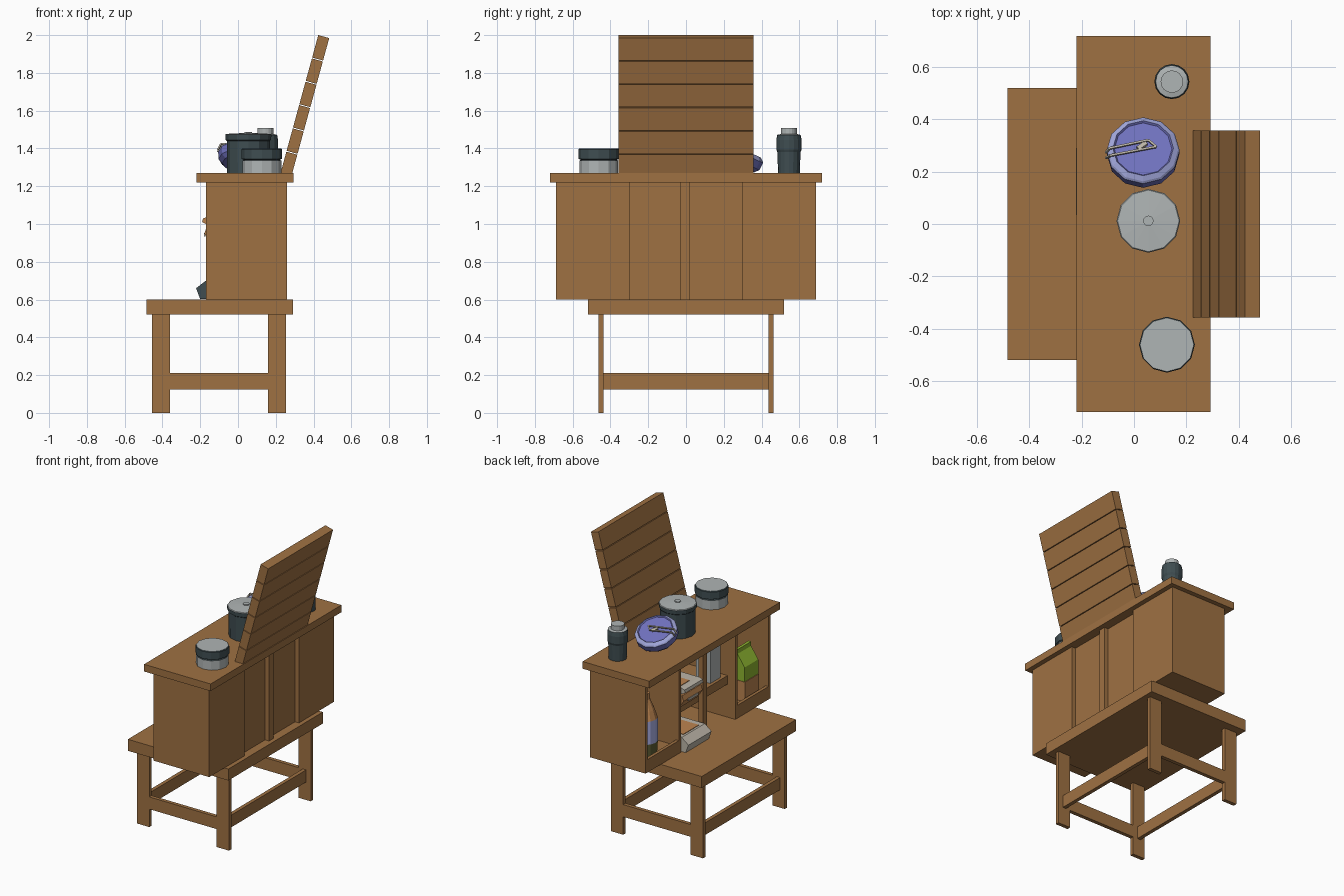
import bpy, bmesh, math
from mathutils import Matrix, Vector

if "Cube" in bpy.data.objects:
    bpy.data.objects.remove(bpy.data.objects["Cube"])


def material(name, rgb):
    m = bpy.data.materials.new(name)
    m.diffuse_color = (*rgb, 1)
    m.use_nodes = True
    m.node_tree.nodes["Principled BSDF"].inputs["Base Color"].default_value = m.diffuse_color
    return m


WOOD = material("wood brown", (0.345, 0.165, 0.055))
GREY = material("light grey", (0.43, 0.46, 0.46))
SLATE = material("dark slate", (0.05, 0.075, 0.083))
PURPLE = material("violet blue", (0.16, 0.165, 0.51))
LAV = material("pale lavender", (0.38, 0.41, 0.75))
GREEN = material("leaf green", (0.27, 0.46, 0.03))
TAN = material("orange tan", (0.50, 0.23, 0.08))
CREAM = material("cream", (0.50, 0.46, 0.39))
OLIVE = material("olive", (0.11, 0.11, 0.035))


def finish(name, bm, mats):
    bmesh.ops.remove_doubles(bm, verts=bm.verts, dist=1e-5)
    bmesh.ops.recalc_face_normals(bm, faces=bm.faces)
    me = bpy.data.meshes.new(name)
    bm.to_mesh(me)
    bm.free()
    for m in mats:
        me.materials.append(m)
    ob = bpy.data.objects.new(name, me)
    bpy.context.collection.objects.link(ob)
    return ob


def box(name, lo, hi, mat=WOOD, matrix=None):
    lo, hi = Vector(lo), Vector(hi)
    bm = bmesh.new()
    bmesh.ops.create_cube(bm, size=1)
    for v in bm.verts:
        v.co = (lo + hi) / 2 + v.co * (hi - lo)
    if matrix:
        bm.transform(matrix)
    return finish(name, bm, [mat])


def lathe(name, rings, mats, matrix, sides=12):
    """rings: (radius, height, material index of the band below the ring)."""
    bm = bmesh.new()
    prev = None
    for r, z, mi in rings:
        if r == 0:
            cur = [bm.verts.new((0, 0, z))] * sides
        else:
            cur = [bm.verts.new((r * math.cos(2 * math.pi * i / sides),
                                 r * math.sin(2 * math.pi * i / sides), z)) for i in range(sides)]
        if prev:
            if r == 0:
                bm.faces.new(prev).material_index = mi
            elif prev[0] is prev[1]:
                bm.faces.new(cur).material_index = mi
            else:
                for i in range(sides):
                    j = (i + 1) % sides
                    bm.faces.new((prev[i], prev[j], cur[j], cur[i])).material_index = mi
        prev = cur
    bm.transform(matrix)
    return finish(name, bm, mats)


def prism(name, xz, y0, y1, mats):
    """Extrude an x-z outline along y."""
    bm = bmesh.new()
    a = [bm.verts.new((x, y0, z)) for x, z in xz]
    b = [bm.verts.new((x, y1, z)) for x, z in xz]
    bm.faces.new(a).material_index = len(mats) - 1
    bm.faces.new(b)
    for i in range(len(a)):
        j = (i + 1) % len(a)
        bm.faces.new((a[i], a[j], b[j], b[i]))
    return finish(name, bm, mats)


# Table
box("table_top", (-.485, -.52, .52), (.29, .52, .60))
for s, side in ((-1, "front"), (1, "back")):
    y0, y1 = sorted((s * .437, s * .463))
    for k, x in enumerate((-.455, .16)):
        box(f"{side}_leg_{k}", (x, y0, 0), (x + .095, y1, .52))
    box(f"{side}_stretcher", (-.36, y0, .125), (.16, y1, .21))
for k, x in enumerate((-.407, .207)):
    box(f"long_stretcher_{k}", (x - .013, -.437, .125), (x + .013, .437, .21))

# Cabinet: two open-fronted side boxes
T = .022
for s, side in ((-1, "near"), (1, "far")):
    def sbox(name, x0, x1, ya, yb, z0, z1):
        y0, y1 = sorted((s * ya, s * yb))
        box(f"{side}_{name}", (x0, y0, z0), (x1, y1, z1))
    sbox("outer_wall", -.17, .26, .688 - T, .688, .60, 1.22)
    sbox("inner_wall", -.17, .26, .30, .30 + T, .60, 1.22)
    sbox("box_back", .235, .26, .30 + T, .688 - T, .60, 1.22)
    sbox("box_floor", -.15, .235, .30 + T, .688 - T, .60, .65)
    sbox("front_rail", -.17, -.148, .30 + T, .688 - T, .60, .69)
    sbox("front_top_rail", -.17, -.148, .30 + T, .688 - T, 1.20, 1.22)

# Cabinet: middle bay, shelf, posts, worktop
box("middle_back", (.205, -.30, .60), (.23, .30, 1.22))
box("back_post", (.23, -.03, .60), (.26, .02, 1.22))
box("front_post", (-.145, -.025, .60), (-.11, .02, 1.22))
box("shelf", (-.11, -.30, .83), (.205, .30, .89))
box("worktop", (-.22, -.72, 1.22), (.293, .72, 1.27))

# Leaning back board of six planks
lean = Matrix.Translation((.425, 0, 2.0)) @ Matrix.Rotation(math.radians(15.3), 4, 'Y')
for i in range(6):
    box(f"plank_{i}", (0, -.357, -.128 * (i + 1) + .005), (.06, .357, -.128 * i), WOOD, lean)

# Cooking pot with lid
lathe("cooking_pot", [(0, 1.27, 0), (.112, 1.27, 0), (.114, 1.44, 0), (.12, 1.445, 0), (.122, 1.473, 0),
                      (.118, 1.477, 1), (.02, 1.482, 1), (.02, 1.488, 1), (0, 1.488, 1)],
      [SLATE, GREY], Matrix.Translation((.055, .012, 0)))

# Wide jar
lathe("wide_jar", [(0, 1.27, 0), (.103, 1.27, 0), (.103, 1.335, 0), (.097, 1.34, 1), (.107, 1.345, 1),
                   (.107, 1.395, 1), (.103, 1.40, 1), (0, 1.40, 0)],
      [GREY, SLATE], Matrix.Translation((.126, -.462, 0)))

# Flask
lathe("flask", [(0, 1.27, 0), (.058, 1.27, 0), (.061, 1.38, 0), (.067, 1.395, 0), (.067, 1.445, 0),
                (.062, 1.472, 0), (.043, 1.476, 1), (.043, 1.508, 1), (0, 1.508, 1)],
      [SLATE, GREY], Matrix.Translation((.145, .545, 0)), 16)

# Round tin leaning on the pot, with folded handle
tilt = Matrix.Translation((.035, .272, 1.362)) @ Matrix.Rotation(math.radians(-25), 4, 'X')
lathe("round_tin", [(0, -.043, 0), (.118, -.043, 0), (.138, -.02, 0), (.14, .022, 0), (.134, .03, 1),
                    (.116, .043, 1), (.110, .036, 0), (0, .04, 0)], [PURPLE, LAV], tilt)


def bar(name, p, q, mat, w=.005):
    p, q = Vector(p), Vector(q)
    m = tilt @ Matrix.Translation(p) @ (q - p).to_track_quat('X', 'Z').to_matrix().to_4x4()
    box(name, (0, -w, -w), ((q - p).length, w, w), mat, m)


loop = [(-.142, -.008, .02), (-.13, -.005, .052), (.02, .028, .056), (.05, 0, .056), (-.125, -.035, .052),
        (-.142, -.03, .02)]
for i in range(5):
    bar(f"tin_handle_{i}", loop[i], loop[i + 1], CREAM, .004)
bar("tin_handle_clip", (-.02, -.005, .048), (.012, .02, .048), CREAM, .008)

# Floor sack in the middle bay
prism("floor_sack", [(-.20, .602), (-.222, .66), (-.17, .70), (.10, .70), (.13, .66), (.10, .602)],
      .035, .29, [CREAM, SLATE])
box("floor_sack_patch", (-.155, .08, .698), (.06, .25, .704), TAN)

# Two stacked food packs on the shelf
prism("lower_pack", [(-.14, .892), (-.178, .95), (-.165, .985), (.08, .985), (.08, .892)], .07, .28, [TAN])
prism("upper_pack", [(-.17, 1.0), (-.19, 1.01), (-.185, 1.03), (-.16, 1.038), (.08, 1.038), (.08, .985),
                     (-.12, .985)], .08, .28, [CREAM, TAN])
box("lower_pack_label", (-.181, .12, .935), (-.172, .23, .952), CREAM)
box("upper_pack_label", (-.14, .16, 1.036), (.04, .26, 1.042), TAN)

# Grey shelf carton
box("grey_carton", (-.09, -.25, .89), (.02, -.14, 1.12), GREY)
box("grey_carton_cap", (-.055, -.215, 1.12), (-.015, -.175, 1.145), TAN)

# Green gable-top carton
prism("green_carton", [(-.13, .65), (-.13, .89), (-.075, .97), (-.075, 1.0), (-.055, 1.0), (-.055, .97),
                       (0, .89), (0, .65)], -.61, -.46, [GREEN])
box("green_carton_band", (-.134, -.614, .652), (.004, -.456, .79), TAN)

# Bottle with label
lathe("bottle", [(0, .65, 0), (.075, .65, 0), (.08, .74, 0), (.08, .90, 1), (.06, .96, 2), (.03, 1.03, 2),
                 (.028, 1.07, 2), (0, 1.07, 2)], [OLIVE, LAV, TAN], Matrix.Translation((-.05, .52, 0)))
